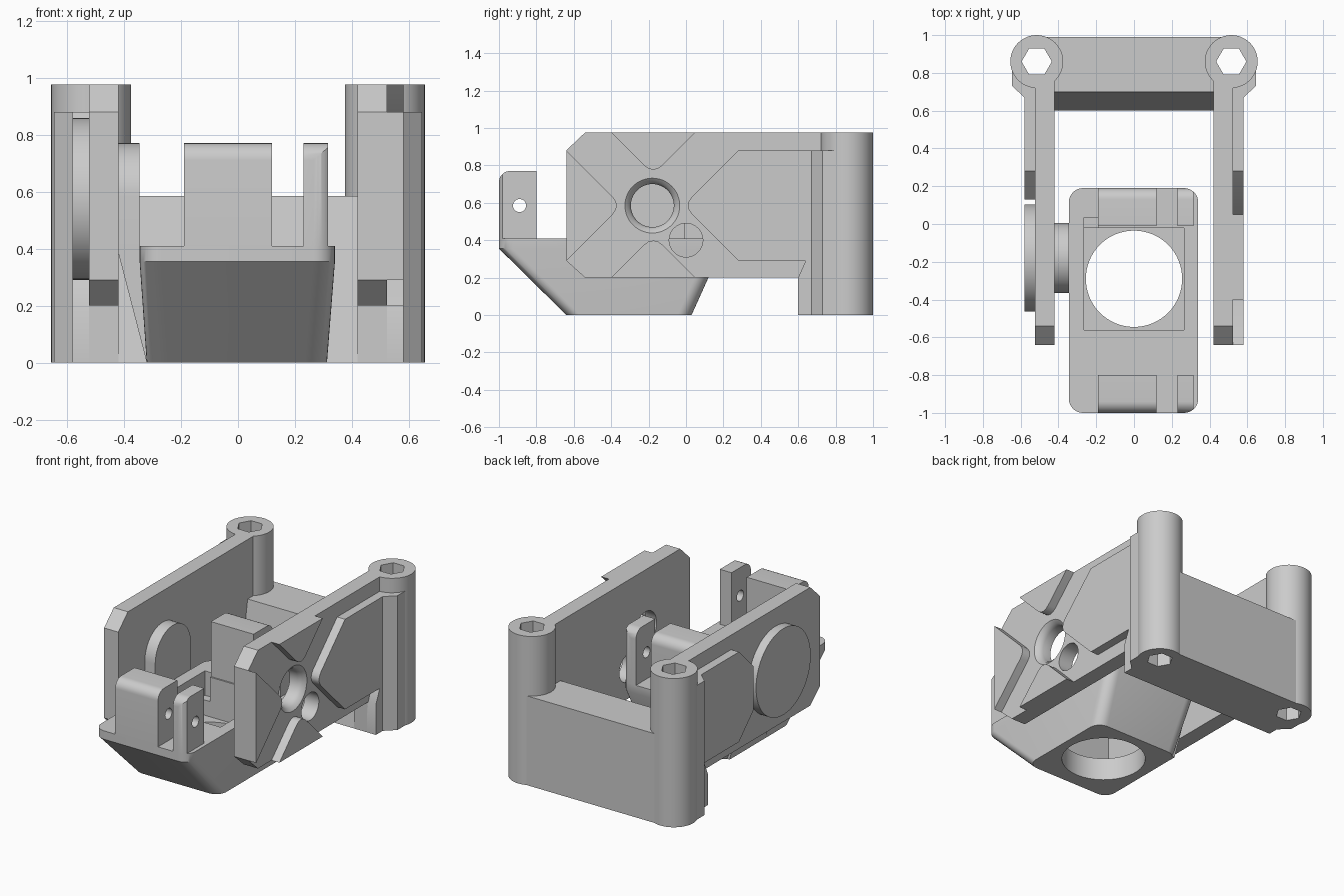
import bpy, bmesh, math
from mathutils import Vector

cube = bpy.data.objects.get("Cube")
if cube:
    bpy.data.objects.remove(cube)

grey = bpy.data.materials.new("light grey")
grey.use_nodes = True
colour = (0.6, 0.6, 0.6, 1)
grey.diffuse_color = colour
grey.node_tree.nodes["Principled BSDF"].inputs["Base Color"].default_value = colour


def place(axis, a, b, c):
    """Profile point (a, b) at depth c along the axis."""
    return {"x": (c, a, b), "y": (a, c, b), "z": (a, b, c)}[axis]


def loft(name, rings):
    """Skin equal-length rings and cap both ends."""
    bm = bmesh.new()
    rows = [[bm.verts.new(p) for p in ring] for ring in rings]
    n = len(rows[0])
    for low, high in zip(rows, rows[1:]):
        for i in range(n):
            j = (i + 1) % n
            bm.faces.new((low[i], low[j], high[j], high[i]))
    bm.faces.new(rows[0][::-1])
    bm.faces.new(rows[-1])
    bmesh.ops.recalc_face_normals(bm, faces=bm.faces)
    mesh = bpy.data.meshes.new(name)
    bm.to_mesh(mesh)
    bm.free()
    mesh.materials.append(grey)
    obj = bpy.data.objects.new(name, mesh)
    bpy.context.collection.objects.link(obj)
    return obj


def prism(name, axis, pts, lo, hi):
    return loft(name, [[place(axis, a, b, c) for a, b in pts] for c in (lo, hi)])


def box(name, x0, x1, y0, y1, z0, z1):
    return prism(name, "z", [(x0, y0), (x1, y0), (x1, y1), (x0, y1)], z0, z1)


def arc(a, b, r, start=0, end=360, n=48):
    """Points on an arc; a full circle leaves out the repeated end."""
    full = end - start == 360
    count = n if full else n + 1
    angles = [math.radians(start + (end - start) * i / n) for i in range(count)]
    return [(a + r * math.cos(t), b + r * math.sin(t)) for t in angles]


def rounded(x0, x1, y0, y1, r):
    return (arc(x1 - r, y1 - r, r, 0, 90, 8) + arc(x0 + r, y1 - r, r, 90, 180, 8)
            + arc(x0 + r, y0 + r, r, 180, 270, 8) + arc(x1 - r, y0 + r, r, 270, 360, 8))


def boolean(obj, tools, operation="DIFFERENCE"):
    bpy.context.view_layer.objects.active = obj
    for tool in tools:
        mod = obj.modifiers.new("cut", "BOOLEAN")
        mod.operation, mod.solver, mod.object = operation, "EXACT", tool
        bpy.ops.object.modifier_apply(modifier=mod.name)
        bpy.data.objects.remove(tool)


AXLE_Y, AXLE_Z = -0.18, 0.585
POST_X, POST_Y = 0.515, 0.86
HEIGHT = 0.975
parts = []


def hex_cutter(s):
    return prism("hex_cutter", "z", arc(s * POST_X, POST_Y, 0.08, n=6), -0.1, 1.1)


# Rear wall with sloping front, and the two posts with hexagonal bores
wall = prism("rear_wall", "x", [(0.6, 0), (0.99, 0), (0.99, 0.585), (0.7, 0.585)], -POST_X, POST_X)
boolean(wall, [hex_cutter(1), hex_cutter(-1)])
parts.append(wall)

plate_outline = [(-0.64, 0.29), (-0.54, 0.2), (0.6, 0.2), (0.6, 0), (0.76, 0),
                 (0.76, HEIGHT), (-0.54, HEIGHT), (-0.64, 0.88)]
rear_layer = [(0.28, 0.29), (0.64, 0.29), (0.6, 0.2), (0.6, 0), (0.76, 0), (0.76, 0.88), (0.28, 0.88)]
arms = {}
for s, side in ((1, "left"), (-1, "right")):
    post = prism(side + "_post", "z", arc(s * POST_X, POST_Y, 0.14), 0, HEIGHT)
    boolean(post, [hex_cutter(s)])
    arms[side] = prism(side + "_arm", "x", plate_outline, s * 0.42, s * 0.523)
    gusset = prism(side + "_gusset", "z", [(s * x, y) for x, y in (
        (0.5, 0.67), (0.58, 0.67), (0.645, 0.73), (0.645, 0.82), (0.62, 0.82), (0.5, 0.75))], 0, 0.88)
    parts += [post, arms[side], gusset]

# Left arm: four raised pads leave a cross-shaped channel around the axle hole
pads = {
    "front": [(-0.64, 0.88), (-0.39, 0.63), (-0.375, 0.607), (-0.37, 0.585),
              (-0.375, 0.563), (-0.39, 0.54), (-0.64, 0.29)],
    "rear": rear_layer + [(0.03, 0.63), (0.015, 0.607), (0.01, 0.585), (0.015, 0.563), (0.03, 0.54)],
    "top": [(-0.4, HEIGHT), (-0.225, 0.8), (-0.2, 0.782), (-0.175, 0.777),
            (-0.15, 0.782), (-0.125, 0.8), (0.05, HEIGHT)],
    "bottom": [(-0.4, 0.2), (-0.225, 0.375), (-0.2, 0.393), (-0.175, 0.398),
               (-0.15, 0.393), (-0.125, 0.375), (0.05, 0.2)],
}
for where, outline in pads.items():
    parts.append(prism(where + "_pad", "x", outline, 0.515, 0.58))
flare = loft("flare_cutter", [[(x, y, z) for y, z in arc(AXLE_Y, AXLE_Z, r)]
                              for x, r in ((0.4, 0.115), (0.48, 0.115), (0.505, 0.125), (0.53, 0.155))])
side_hole = prism("hole_cutter", "x", arc(0, 0.4, 0.09), 0.3, 0.7)
boolean(arms["left"], [flare, side_hole])

# Right arm: rear layer, outer disc and inner axle support
parts.append(prism("right_rear_layer", "x", rear_layer + [(0.13, 0.73), (0.13, 0.44)], -0.58, -0.515))
parts.append(prism("outer_disc", "x", arc(AXLE_Y, 0.575, 0.283, n=64), -0.58, -0.52))
parts.append(prism("axle_support", "x", arc(AXLE_Y, AXLE_Z, 0.185, 0, 180, 24)
                   + [(AXLE_Y - 0.185, 0.405), (AXLE_Y + 0.185, 0.405)], -0.425, -0.345))
parts.append(prism("axle_support_foot", "y", [(-0.425, 0.405), (-0.3, 0.405), (-0.3, 0), (-0.32, 0)],
                   AXLE_Y - 0.185, AXLE_Y + 0.185))

# Cradle: tapered tray with a square pocket and a round opening
rim = (-0.345, 0.34, -1, 0.19, 0.075)
levels = ((0, (-0.32, 0.312, -0.64, 0.03, 0.075)), (0.355, rim), (0.41, rim))
cradle = loft("cradle", [[(x, y, z) for x, y in rounded(*shape)] for z, shape in levels])
boolean(cradle, [box("pocket_cutter", -0.265, 0.265, -0.56, -0.02, 0.15, 0.6),
                 box("notch_cutter", -0.265, -0.19, -0.1, 0.035, 0.25, 0.6),
                 prism("opening_cutter", "z", arc(0, -0.29, 0.255, n=64), -0.1, 0.6)])
parts.append(cradle)

# Clamp blocks and lugs at both ends, drilled across
MID_Y = -0.405
for s, end in ((1, "rear"), (-1, "front")):
    outer, inner = 0.595, 0.395
    profile = [(inner, 0.4), (outer, 0.4)] + arc(outer - 0.06, 0.71, 0.06, 0, 90, 8) + [(inner, 0.77)]
    profile = [(MID_Y + s * y, z) for y, z in profile]
    for kind, x0, x1 in (("block", -0.19, 0.12), ("lug", 0.23, 0.315)):
        clamp = prism(end + "_clamp_" + kind, "x", profile, x0, x1)
        if kind == "lug":
            boolean(clamp, [prism("corner_trim", "z", rounded(*rim), 0.1, 1)], "INTERSECT")
        boolean(clamp, [prism("pin_cutter", "x", arc(MID_Y + s * 0.485, AXLE_Z, 0.035, n=24), -0.6, 0.6)])
        parts.append(clamp)

# Smooth the curved faces, keep the edges sharp
bpy.ops.object.select_all(action="DESELECT")
for part in parts:
    part.select_set(True)
bpy.context.view_layer.objects.active = cradle
bpy.ops.object.shade_smooth_by_angle(angle=math.radians(30))
